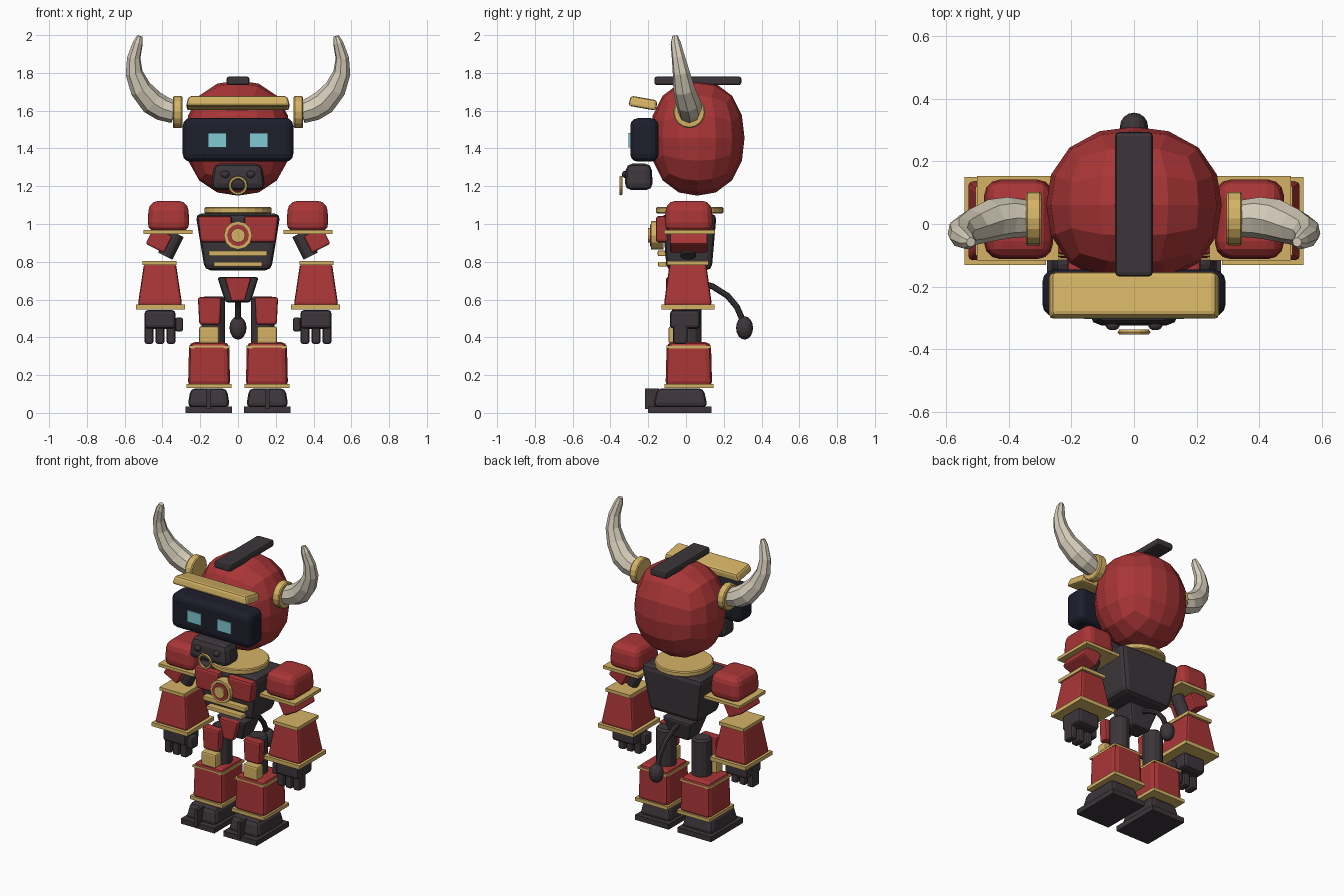
import bpy, bmesh, math
from mathutils import Vector, Matrix

old = bpy.data.objects.get("Cube")
if old:
    bpy.data.objects.remove(old, do_unlink=True)


def material(name, r, g, b):
    m = bpy.data.materials.new(name)
    m.use_nodes = True
    m.diffuse_color = (r, g, b, 1)
    node = next(n for n in m.node_tree.nodes if n.type == 'BSDF_PRINCIPLED')
    node.inputs["Base Color"].default_value = (r, g, b, 1)
    return m


RED = material("red armour", 0.40, 0.036, 0.038)
GOLD = material("gold trim", 0.66, 0.45, 0.13)
DARK = material("charcoal frame", 0.045, 0.036, 0.042)
NAVY = material("navy visor", 0.012, 0.013, 0.024)
CYAN = material("cyan eye", 0.22, 0.58, 0.65)
IVORY = material("ivory horn", 0.68, 0.62, 0.50)


def finish(name, bm, mat, place=None, bevel=0, segments=2):
    bmesh.ops.recalc_face_normals(bm, faces=bm.faces)
    mesh = bpy.data.meshes.new(name)
    bm.to_mesh(mesh)
    bm.free()
    mesh.materials.append(mat)
    ob = bpy.data.objects.new(name, mesh)
    bpy.context.collection.objects.link(ob)
    if place:
        ob.matrix_world = place
    if bevel:
        mod = ob.modifiers.new("rounding", 'BEVEL')
        mod.width = bevel
        mod.segments = segments
    return ob


def block(name, mat, centre, size, bevel=0, top=(1, 1), bottom=(1, 1), rot=(0, 0), segments=2):
    """Box with optional taper at either end; rot is about x and y in degrees."""
    bm = bmesh.new()
    bmesh.ops.create_cube(bm, size=1)
    for v in bm.verts:
        k = top if v.co.z > 0 else bottom
        v.co = Vector((v.co.x * size[0] * k[0], v.co.y * size[1] * k[1], v.co.z * size[2]))
    place = (Matrix.Translation(centre) @ Matrix.Rotation(math.radians(rot[1]), 4, 'Y')
             @ Matrix.Rotation(math.radians(rot[0]), 4, 'X'))
    return finish(name, bm, mat, place, bevel, segments)


def rod(name, mat, start, end, radius, sides=12, bevel=0):
    a, b = Vector(start), Vector(end)
    bm = bmesh.new()
    bmesh.ops.create_cone(bm, cap_ends=True, segments=sides, radius1=radius,
                          radius2=radius, depth=(b - a).length)
    turn = (b - a).to_track_quat('Z', 'Y').to_matrix().to_4x4()
    return finish(name, bm, mat, Matrix.Translation((a + b) / 2) @ turn, bevel, 1)


def ball(name, mat, centre, radii, power=2.0, cuts=3):
    """Rounded cube made of quads, blown up to an ellipsoid."""
    bm = bmesh.new()
    bmesh.ops.create_cube(bm, size=2)
    bmesh.ops.subdivide_edges(bm, edges=bm.edges[:], cuts=cuts, use_grid_fill=True)
    for v in bm.verts:
        d = Vector([math.tan(c * math.pi / 4) for c in v.co])
        d /= sum(abs(c) ** power for c in d) ** (1 / power)
        v.co = [c * r for c, r in zip(d, radii)]
    return finish(name, bm, mat, Matrix.Translation(centre))


def tube(name, mat, points, depth=1.0):
    """Tapered tube through (x, y, z, radius) points."""
    cu = bpy.data.curves.new(name, 'CURVE')
    cu.dimensions = '3D'
    cu.bevel_depth = depth
    cu.bevel_resolution = 2
    cu.use_fill_caps = True
    sp = cu.splines.new('POLY')
    sp.points.add(len(points) - 1)
    for p, (x, y, z, r) in zip(sp.points, points):
        p.co = (x, y, z, 1)
        p.radius = r
    sp.use_smooth = False
    cu.materials.append(mat)
    ob = bpy.data.objects.new(name, cu)
    bpy.context.collection.objects.link(ob)
    bpy.ops.object.select_all(action='DESELECT')
    ob.select_set(True)
    bpy.context.view_layer.objects.active = ob
    bpy.ops.object.convert(target='MESH')


def ring(name, mat, centre, radius, thick, sides=16):
    """Torus facing the front."""
    bm = bmesh.new()
    grid = [[bm.verts.new(((radius + thick * math.cos(b)) * math.cos(a), thick * math.sin(b),
                           (radius + thick * math.cos(b)) * math.sin(a)))
             for b in [j * math.tau / 6 for j in range(6)]]
            for a in [i * math.tau / sides for i in range(sides)]]
    for i in range(sides):
        for j in range(6):
            n, m = (i + 1) % sides, (j + 1) % 6
            bm.faces.new((grid[i][j], grid[n][j], grid[n][m], grid[i][m]))
    finish(name, bm, mat, Matrix.Translation(centre))


# Head and face
ball("head", RED, (0, 0.06, 1.455), (0.28, 0.25, 0.305), 2.25)
block("head_crest", DARK, (0, 0.063, 1.758), (0.12, 0.46, 0.045), 0.012)
block("brow", GOLD, (0, -0.227, 1.64), (0.55, 0.15, 0.055), 0.015, top=(0.95, 0.95), rot=(-10, 0))
block("visor", NAVY, (0, -0.22, 1.445), (0.585, 0.15, 0.23), 0.04, segments=3)
block("snout", DARK, (0, -0.25, 1.25), (0.29, 0.15, 0.14), 0.035, top=(0.88, 0.9))
ring("nose_ring", GOLD, (0, -0.345, 1.203), 0.043, 0.009)

# Torso
block("torso", DARK, (0, 0.017, 0.905), (0.45, 0.29, 0.30), 0.03, bottom=(0.78, 0.82))
rod("collar", GOLD, (0, 0.02, 1.055), (0, 0.02, 1.09), 0.178, 24, 0.006)
rod("chest_ring", GOLD, (0, -0.12, 0.94), (0, -0.185, 0.94), 0.075, 12)
rod("chest_inset", RED, (0, -0.18, 0.94), (0, -0.19, 0.94), 0.058, 12)
rod("chest_core", GOLD, (0, -0.18, 0.94), (0, -0.20, 0.94), 0.038, 12)
block("upper_belly_bar", GOLD, (0, -0.125, 0.845), (0.31, 0.05, 0.03), 0.006)
block("lower_belly_bar", GOLD, (0, -0.12, 0.787), (0.26, 0.055, 0.026), 0.006)

# Pelvis and tail
block("pelvis", DARK, (0, 0.01, 0.652), (0.22, 0.18, 0.135), 0.015, bottom=(0.6, 0.65))
block("hip_plate", RED, (0, -0.085, 0.655), (0.14, 0.04, 0.125), 0.008, bottom=(0.5, 1))
tube("tail", DARK, [(0, 0.07, 0.69, 1), (0, 0.14, 0.67, 1), (0, 0.22, 0.62, 1),
                    (0, 0.27, 0.56, 1), (0, 0.30, 0.49, 1)], 0.016)
ball("tail_tip", DARK, (0, 0.31, 0.45), (0.045, 0.045, 0.062))

for s, side in ((1, "left_"), (-1, "right_")):
    # Face details
    block(side + "eye", CYAN, (s * 0.11, -0.299, 1.443), (0.10, 0.009, 0.075))
    ball(side + "nostril", DARK, (s * 0.068, -0.322, 1.263), (0.024, 0.018, 0.02), cuts=2)

    # Horns
    rod(side + "horn_cuff", GOLD, (s * 0.295, 0.017, 1.592), (s * 0.345, 0.017, 1.592), 0.085, 16, 0.006)
    tube(side + "horn", IVORY, [(s * x, y, z, r) for x, y, z, r in (
        (0.335, 0.017, 1.59, 0.058), (0.40, 0.02, 1.612, 0.066), (0.455, 0.012, 1.645, 0.067),
        (0.515, -0.01, 1.715, 0.058), (0.55, -0.025, 1.80, 0.046),
        (0.552, -0.04, 1.88, 0.036), (0.53, -0.055, 1.96, 0.027), (0.52, -0.058, 1.995, 0.015))])

    # Chest plate
    block(side + "chest_plate", RED, (s * 0.122, -0.125, 0.972), (0.185, 0.07, 0.14), 0.015, bottom=(0.82, 1))

    # Shoulder and upper arm
    block(side + "shoulder", RED, (s * 0.368, 0.015, 1.04), (0.225, 0.26, 0.165), 0.05, top=(0.92, 0.92), segments=3)
    block(side + "shoulder_trim", GOLD, (s * 0.37, 0.018, 0.957), (0.26, 0.27, 0.02))
    block(side + "upper_arm_guard", RED, (s * 0.418, 0.015, 0.915), (0.11, 0.20, 0.10), 0.01, rot=(0, -s * 27))
    rod(side + "elbow", DARK, (s * 0.325, 0.012, 0.95), (s * 0.385, 0.012, 0.83), 0.042)

    # Forearm
    block(side + "forearm", RED, (s * 0.413, 0.01, 0.68), (0.235, 0.255, 0.22), 0.015, top=(0.72, 0.76))
    block(side + "elbow_trim", GOLD, (s * 0.415, 0.01, 0.793), (0.18, 0.22, 0.022))
    block(side + "wrist_trim", GOLD, (s * 0.41, 0.01, 0.56), (0.26, 0.28, 0.025))

    # Hand
    block(side + "palm", DARK, (s * 0.413, -0.005, 0.495), (0.165, 0.16, 0.10), 0.02)
    for i, x in enumerate((0.355, 0.413, 0.471)):
        block(f"{side}finger_{i + 1}", DARK, (s * x, -0.03, 0.42), (0.046, 0.075, 0.11), 0.012)
    block(side + "thumb", DARK, (s * 0.312, -0.03, 0.468), (0.042, 0.07, 0.075), 0.012)

    # Thigh and knee
    rod(side + "thigh", DARK, (s * 0.13, 0.02, 0.35), (s * 0.13, 0.02, 0.615), 0.062, 12, 0.012)
    block(side + "thigh_plate", RED, (s * 0.15, -0.045, 0.54), (0.125, 0.06, 0.145), 0.012, bottom=(0.88, 1))
    block(side + "knee", GOLD, (s * 0.153, -0.06, 0.412), (0.105, 0.065, 0.09), 0.01)

    # Shin
    block(side + "shin", RED, (s * 0.153, 0.015, 0.255), (0.235, 0.26, 0.24), 0.03, top=(0.9, 0.9), bottom=(0.95, 0.95))
    block(side + "shin_top_trim", GOLD, (s * 0.153, 0.015, 0.349), (0.215, 0.235, 0.014))
    block(side + "ankle_trim", GOLD, (s * 0.153, 0.015, 0.143), (0.238, 0.26, 0.022))

    # Foot
    block(side + "sole", DARK, (s * 0.155, -0.033, 0.017), (0.245, 0.335, 0.034))
    block(side + "foot", DARK, (s * 0.155, -0.03, 0.08), (0.225, 0.29, 0.10), 0.025, top=(0.85, 0.85))
    block(side + "toe_ridge", DARK, (s * 0.155, -0.18, 0.075), (0.022, 0.075, 0.11))
